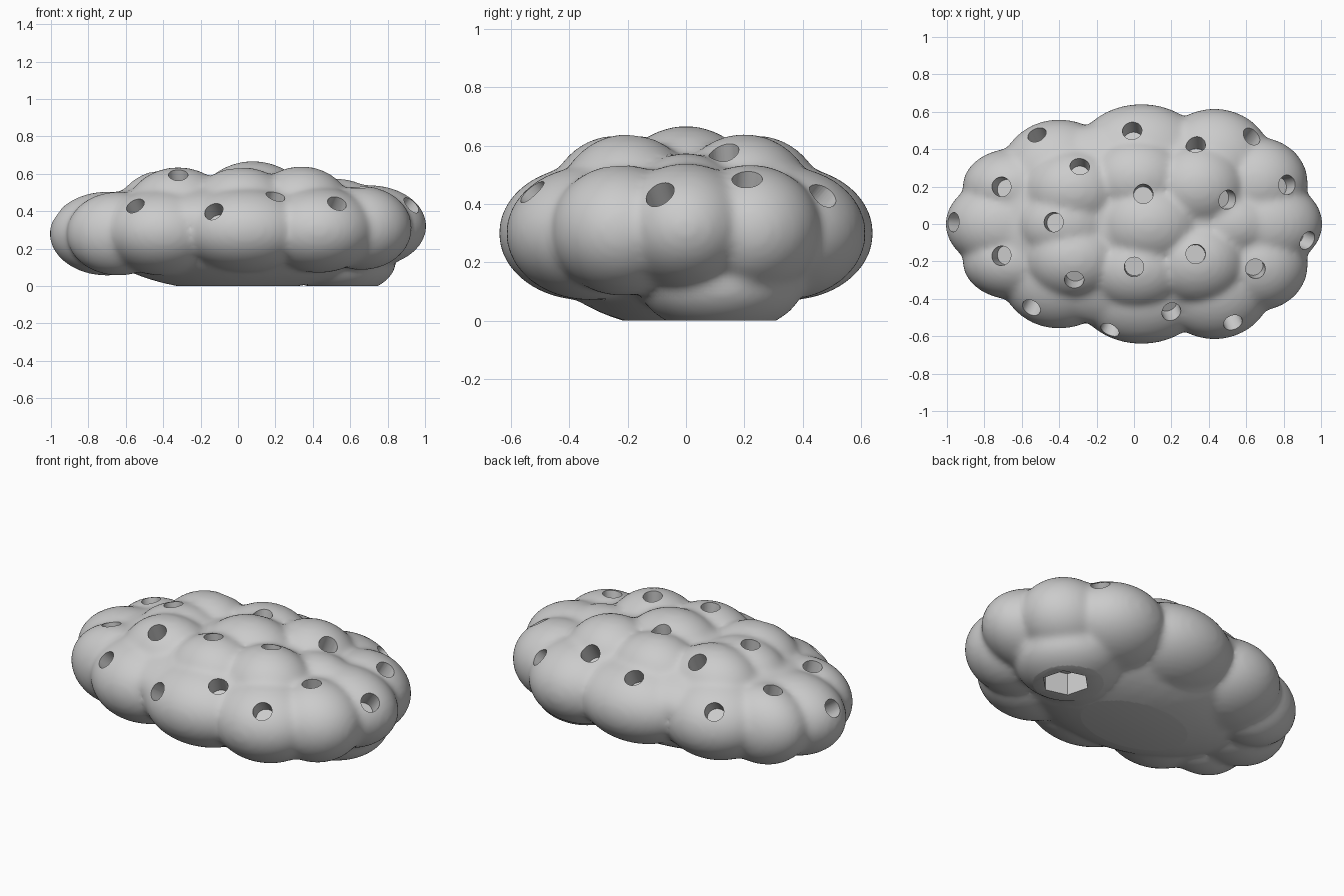
import bpy, bmesh, math
from mathutils import Matrix, Vector
from mathutils.bvhtree import BVHTree

cube = bpy.data.objects.get("Cube")
if cube:
    bpy.data.objects.remove(cube, do_unlink=True)

grey = bpy.data.materials.new("stone grey")
grey.use_nodes = True
colour = (0.6, 0.6, 0.6, 1)
grey.diffuse_color = colour
grey.node_tree.nodes["Principled BSDF"].inputs["Base Color"].default_value = colour


def make_object(name, bm):
    mesh = bpy.data.meshes.new(name)
    bm.to_mesh(mesh)
    bm.free()
    obj = bpy.data.objects.new(name, mesh)
    bpy.context.collection.objects.link(obj)
    return obj


def bake(obj):
    """Replace an object's mesh with its modified result."""
    bpy.context.view_layer.update()
    graph = bpy.context.evaluated_depsgraph_get()
    mesh = bpy.data.meshes.new_from_object(obj.evaluated_get(graph))
    obj.modifiers.clear()
    obj.data = mesh


def lobe(bm, centre, radii):
    matrix = Matrix.Translation(centre) @ Matrix.Diagonal((*radii, 1))
    bmesh.ops.create_icosphere(bm, subdivisions=4, radius=1, matrix=matrix)


# Lumpy body: core, crown, foot, and lobes on the centre line
bm = bmesh.new()
lobe(bm, (0, 0, .27), (.76, .5, .3))
lobe(bm, (.02, 0, .35), (.88, .56, .235))
lobe(bm, (.56, .12, .13), (.285, .285, .175))
lobe(bm, (.70, 0, .32), (.308, .24, .22))
lobe(bm, (-.70, 0, .28), (.308, .24, .225))
lobe(bm, (.08, 0, .4), (.31, .26, .268))
lobe(bm, (-.37, 0, .4), (.28, .22, .225))
lobe(bm, (.52, 0, .37), (.27, .2, .205))

# Paired lobes, outer ring then upper tier
paired = [
    ((.04, .35, .30), (.36, .292, .23)),
    ((.43, .33, .30), (.31, .287, .23)),
    ((.66, .22, .31), (.27, .245, .225)),
    ((-.40, .26, .29), (.32, .30, .235)),
    ((-.64, .20, .28), (.277, .205, .225)),
    ((-.32, .18, .4), (.28, .23, .235)),
    ((.02, .24, .4), (.28, .23, .235)),
    ((.34, .20, .4), (.27, .24, .24)),
]
for (x, y, z), radii in paired:
    for side in (-1, 1):
        lobe(bm, (x, side * y, z), radii)
body = make_object("lumpy_body", bm)

remesh = body.modifiers.new("merge", 'REMESH')
remesh.mode = 'VOXEL'
remesh.voxel_size = .017
soften = body.modifiers.new("soften", 'SMOOTH')
soften.factor = .5
soften.iterations = 12
bake(body)

# Flat underside
bm = bmesh.new()
bm.from_mesh(body.data)
bmesh.ops.bisect_plane(bm, geom=bm.verts[:] + bm.edges[:] + bm.faces[:],
                       plane_co=(0, 0, 0), plane_no=(0, 0, 1), clear_inner=True)
bmesh.ops.holes_fill(bm, edges=[e for e in bm.edges if e.is_boundary], sides=0)
bmesh.ops.recalc_face_normals(bm, faces=bm.faces[:])
tree = BVHTree.FromBMesh(bm)
bm.to_mesh(body.data)
bm.free()


def surface_frame(x, y):
    """Frame on the upper surface, its z axis pointing outward."""
    point, normal, _, _ = tree.ray_cast(Vector((x, y, 2)), Vector((0, 0, -1)))
    if point is None:
        point, normal, _, _ = tree.find_nearest(Vector((x, y, .36)))
    overall = Vector((point.x, point.y / .4, (point.z - .3) / .1)).normalized()
    axis = normal + overall
    return Matrix.Translation(point) @ axis.to_track_quat('Z', 'Y').to_matrix().to_4x4()


# Round pits drilled into the surface
pits = [(-.97, .01), (-.71, .2), (-.52, .48), (-.29, .31), (-.43, .01),
        (-.01, .5), (.33, .42), (.63, .47), (.82, .21), (.5, .13),
        (.05, .16), (0, -.23), (.33, -.16), (.65, -.24), (.2, -.47),
        (-.32, -.3), (-.71, -.17), (-.55, -.45), (-.13, -.57),
        (.53, -.53), (.93, -.09)]
bm = bmesh.new()
for x, y in pits:
    bmesh.ops.create_cone(bm, cap_ends=True, segments=32, radius1=.052, radius2=.052,
                          depth=.22, matrix=surface_frame(x, y))

# Hexagonal socket under the foot
socket = Matrix.Translation((.575, .115, 0)) @ Matrix.Rotation(-math.pi / 4, 4, 'Z')
bmesh.ops.create_cone(bm, cap_ends=True, segments=6, radius1=.13, radius2=.13,
                      depth=.26, matrix=socket)
bmesh.ops.recalc_face_normals(bm, faces=bm.faces[:])
cutter = make_object("pit_cutter", bm)
cutter.hide_render = True

drill = body.modifiers.new("drill", 'BOOLEAN')
drill.operation = 'DIFFERENCE'
drill.solver = 'EXACT'
drill.object = cutter
bake(body)
bpy.data.objects.remove(cutter, do_unlink=True)

body.data.materials.clear()
body.data.materials.append(grey)
for face in body.data.polygons:
    face.material_index = 0

bpy.ops.object.select_all(action='DESELECT')
body.select_set(True)
bpy.context.view_layer.objects.active = body
bpy.ops.object.shade_smooth_by_angle(angle=math.radians(40))
